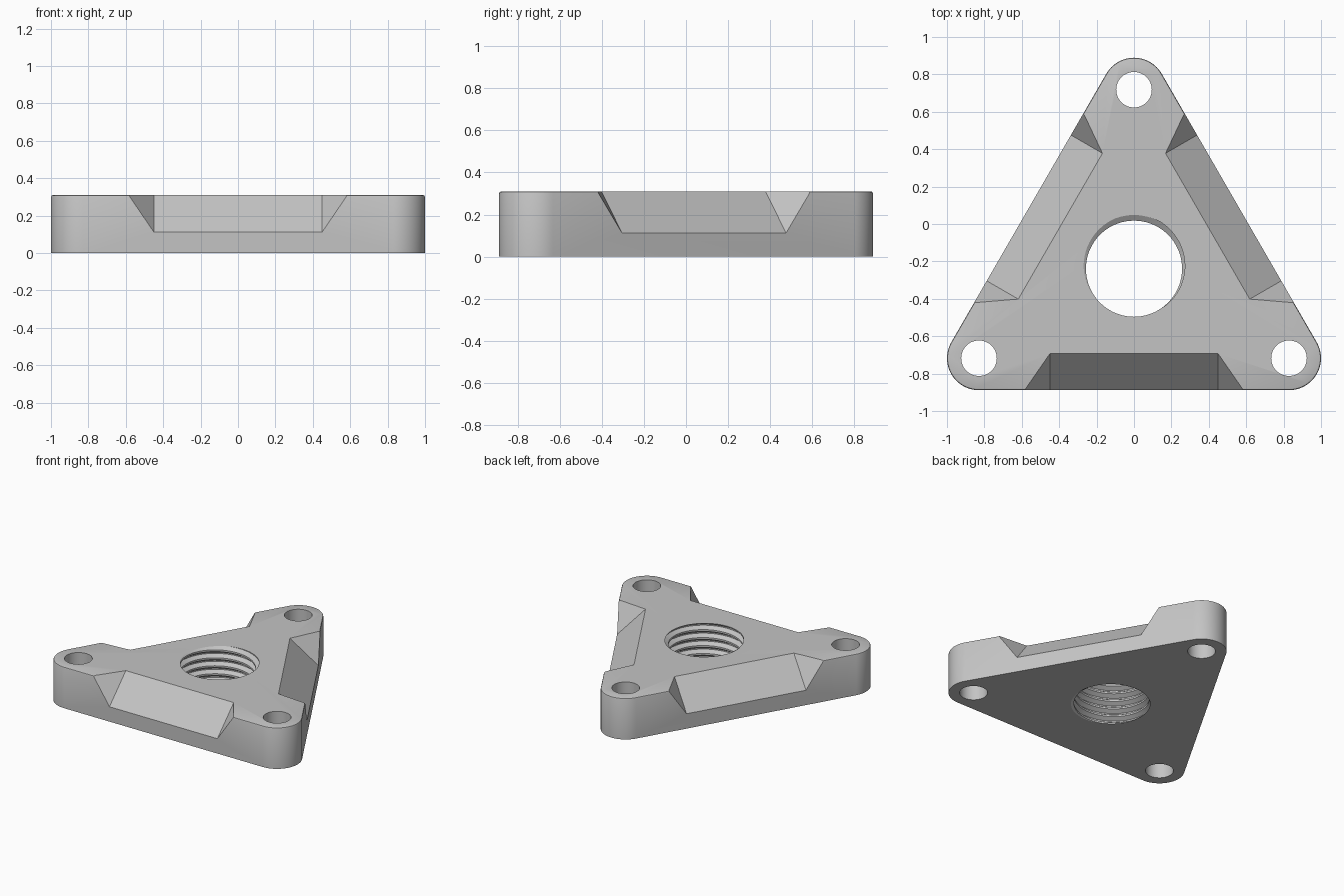
import bpy, bmesh, math
from mathutils import Matrix, Vector

cube = bpy.data.objects.get("Cube")
if cube:
    bpy.data.objects.remove(cube, do_unlink=True)

HEIGHT = 0.31
CENTRE = Vector((0, -0.239, 0))
REACH = 0.957          # centre to each corner hole
CORNER = 0.171         # corner radius
BORE, DEPTH, PITCH = 0.257, 0.03, 0.06

grey = bpy.data.materials.new("light grey")
grey.use_nodes = True
grey.diffuse_color = (0.55, 0.55, 0.55, 1)
grey.node_tree.nodes["Principled BSDF"].inputs["Base Color"].default_value = grey.diffuse_color


def finish(bm, name):
    bmesh.ops.recalc_face_normals(bm, faces=bm.faces)
    mesh = bpy.data.meshes.new(name)
    bm.to_mesh(mesh)
    bm.free()
    obj = bpy.data.objects.new(name, mesh)
    bpy.context.collection.objects.link(obj)
    mesh.materials.append(grey)
    return obj


def polar(radius, angle, z=0):
    return Vector((radius * math.cos(angle), radius * math.sin(angle), z))


def outline(radius, z):
    """Rounded triangle made of three corner arcs."""
    points = []
    for corner in range(3):
        mid = math.pi / 2 + corner * math.tau / 3
        for i in range(25):
            angle = mid + (i / 24 - 0.5) * math.tau / 3
            points.append(CENTRE + polar(REACH, mid) + polar(radius, angle, z))
    return points


# Triangular plate with a fine rounded top edge
bm = bmesh.new()
levels = [(CORNER, 0), (CORNER, HEIGHT - 0.01),
          (CORNER - 0.003, HEIGHT - 0.003), (CORNER - 0.01, HEIGHT)]
rings = [[bm.verts.new(p) for p in outline(*level)] for level in levels]
for low, high in zip(rings, rings[1:]):
    for i in range(len(low)):
        j = (i + 1) % len(low)
        bm.faces.new((low[i], low[j], high[j], high[i]))
bm.faces.new(rings[0])
bm.faces.new(rings[-1])
plate = finish(bm, "triangular_plate")


def cut(cutter):
    cutter.hide_render = True
    mod = plate.modifiers.new("cut", "BOOLEAN")
    mod.operation = "DIFFERENCE"
    mod.solver = "EXACT"
    mod.object = cutter
    bpy.context.view_layer.objects.active = plate
    bpy.ops.object.modifier_apply(modifier=mod.name)
    bpy.data.objects.remove(cutter, do_unlink=True)


# Sloped pocket in each side, with slanted ends
outer = -REACH / 2 - CORNER
inner_top = Vector((0.45, outer + 0.195, HEIGHT))
outer_top = Vector((0.585, outer, HEIGHT))
outer_low = Vector((0.45, outer, 0.112))
start = inner_top + 0.3 * (inner_top - outer_low)
end_face = [start, start + 2 * (outer_top - inner_top), start + 2 * (outer_low - inner_top)]
for side in range(3):
    bm = bmesh.new()
    for p in end_face:
        for sign in (1, -1):
            bm.verts.new((p.x * sign, p.y, p.z))
    bmesh.ops.convex_hull(bm, input=bm.verts)
    turn = Matrix.Translation(CENTRE) @ Matrix.Rotation(side * math.tau / 3, 4, "Z")
    bmesh.ops.transform(bm, matrix=turn, verts=bm.verts)
    cut(finish(bm, "pocket_cutter"))

# Bolt hole in each corner
for corner in range(3):
    bm = bmesh.new()
    place = CENTRE + polar(REACH, math.pi / 2 + corner * math.tau / 3, HEIGHT / 2)
    bmesh.ops.create_cone(bm, cap_ends=True, segments=48, radius1=0.095, radius2=0.095,
                          depth=1, matrix=Matrix.Translation(place))
    cut(finish(bm, "bolt_hole_cutter"))

# Threaded centre bore: helical rows, joined one turn up at the seam
profile = [(0, 0), (0.32, 1), (0.46, 1), (0.78, 0)]
STEPS, TURNS, ROWS = 72, 9, len(profile)
crest_angle = math.radians(85)
base = HEIGHT - PITCH * (crest_angle / math.tau + 0.39 + 7)
bm = bmesh.new()
grid = []
for row in range(TURNS * ROWS + 1):
    share, out = profile[row % ROWS]
    z = base + PITCH * (row // ROWS + share)
    grid.append([bm.verts.new(CENTRE + polar(BORE + DEPTH * out, math.tau * s / STEPS,
                                             z + PITCH * s / STEPS))
                 for s in range(STEPS)])


def vertex(row, step):
    return grid[row][step] if step < STEPS else grid[row + ROWS][0]


last = len(grid) - 1
for row in range(last):
    for s in range(STEPS):
        if s < STEPS - 1 or row + 1 + ROWS <= last:
            bm.faces.new((vertex(row, s), vertex(row, s + 1),
                          vertex(row + 1, s + 1), vertex(row + 1, s)))
# Close both open ends with fans beyond the plate
bm.edges.ensure_lookup_table()
rim = [e for e in bm.edges if len(e.link_faces) == 1]
middle = base + PITCH * TURNS / 2
for top in (False, True):
    hub = bm.verts.new(CENTRE + Vector((0, 0, base + PITCH * (TURNS + 0.5 if top else 0.5))))
    for edge in rim:
        if (edge.verts[0].co.z > middle) == top:
            bm.faces.new((edge.verts[0], edge.verts[1], hub))
cut(finish(bm, "thread_cutter"))

# Smooth round walls, crisp edges
bpy.ops.object.select_all(action="DESELECT")
plate.select_set(True)
bpy.context.view_layer.objects.active = plate
bpy.ops.object.shade_smooth_by_angle(angle=math.radians(25))
